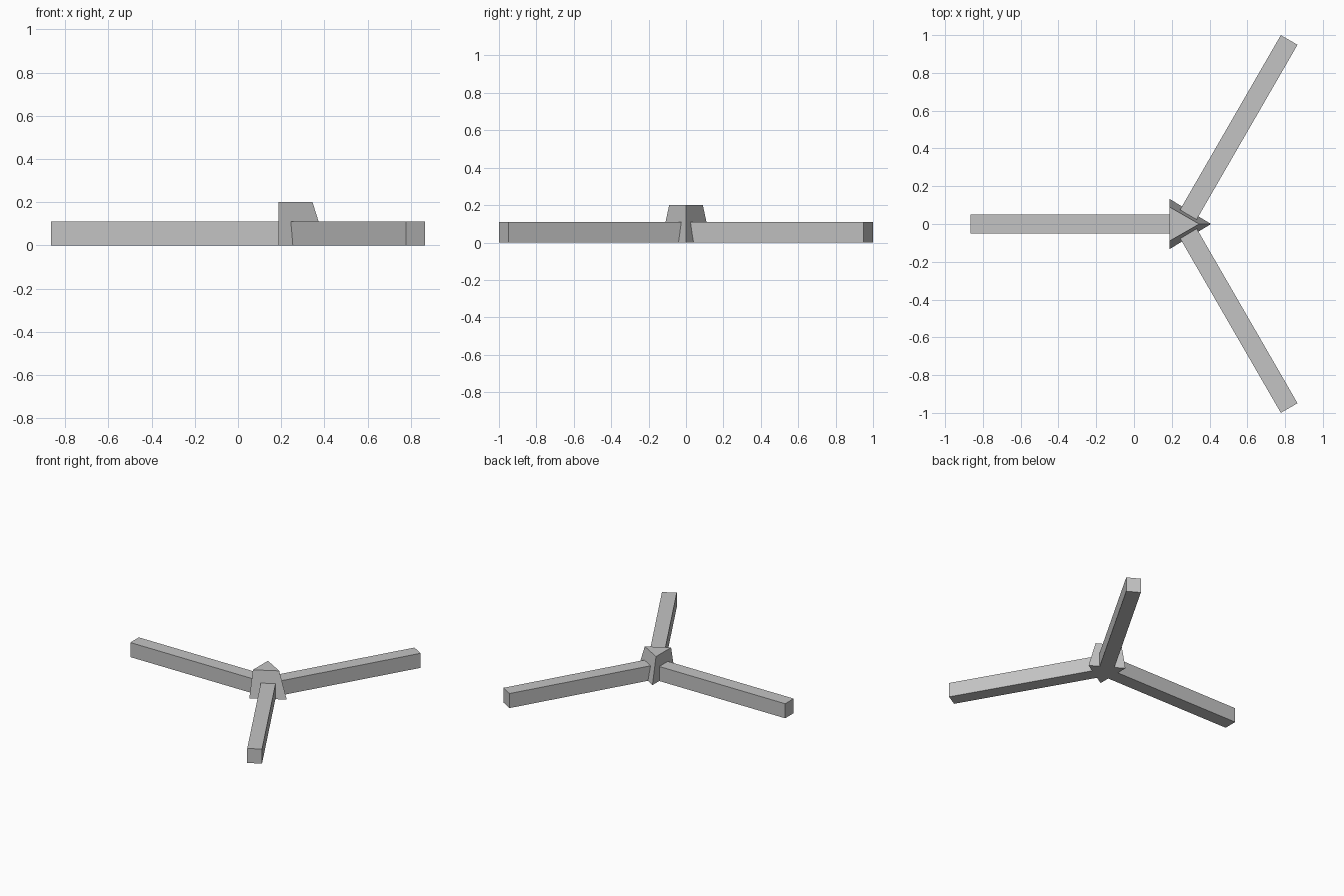
import bpy
import bmesh
import math
from mathutils import Matrix, Vector

cube = bpy.data.objects.get("Cube")
if cube:
    bpy.data.objects.remove(cube, do_unlink=True)

CENTRE_X = 0.259
ARM_START, ARM_END = 0.055, 1.125
ARM_WIDTH, ARM_HEIGHT = 0.102, 0.11

# Single grey finish
grey = bpy.data.materials.new("plain grey")
grey.use_nodes = True
colour = (0.55, 0.55, 0.55, 1)
grey.diffuse_color = colour
grey.node_tree.nodes["Principled BSDF"].inputs["Base Color"].default_value = colour


def add_object(name, bm):
    bmesh.ops.recalc_face_normals(bm, faces=bm.faces)
    mesh = bpy.data.meshes.new(name)
    bm.to_mesh(mesh)
    bm.free()
    mesh.materials.append(grey)
    obj = bpy.data.objects.new(name, mesh)
    bpy.context.collection.objects.link(obj)
    return obj


# Square-section arm pointing outward from the centre
def add_arm(name, degrees):
    bm = bmesh.new()
    bmesh.ops.create_cube(bm, size=1)
    length = ARM_END - ARM_START
    bmesh.ops.scale(bm, vec=(length, ARM_WIDTH, ARM_HEIGHT), verts=bm.verts)
    bmesh.ops.translate(bm, vec=((ARM_START + ARM_END) / 2, 0, ARM_HEIGHT / 2), verts=bm.verts)
    turn = Matrix.Rotation(math.radians(degrees), 4, "Z")
    bm.transform(Matrix.Translation(Vector((CENTRE_X, 0, 0))) @ turn)
    return add_object(name, bm)


for name, degrees in (("right_arm", 180), ("back_arm", 60), ("front_arm", -60)):
    add_arm(name, degrees)


# Triangular hub: upright on one side, tapering on the other two
def triangle(bm, half_width, tip_x, z):
    base_x = 0.188
    return [bm.verts.new(p) for p in
            ((base_x, -half_width, z), (tip_x, 0, z), (base_x, half_width, z))]


bm = bmesh.new()
lower = triangle(bm, 0.133, 0.408, 0)
upper = triangle(bm, 0.09, 0.345, 0.2)
bm.faces.new(lower[::-1])
bm.faces.new(upper)
for i in range(3):
    j = (i + 1) % 3
    bm.faces.new((lower[i], lower[j], upper[j], upper[i]))
add_object("hub", bm)
